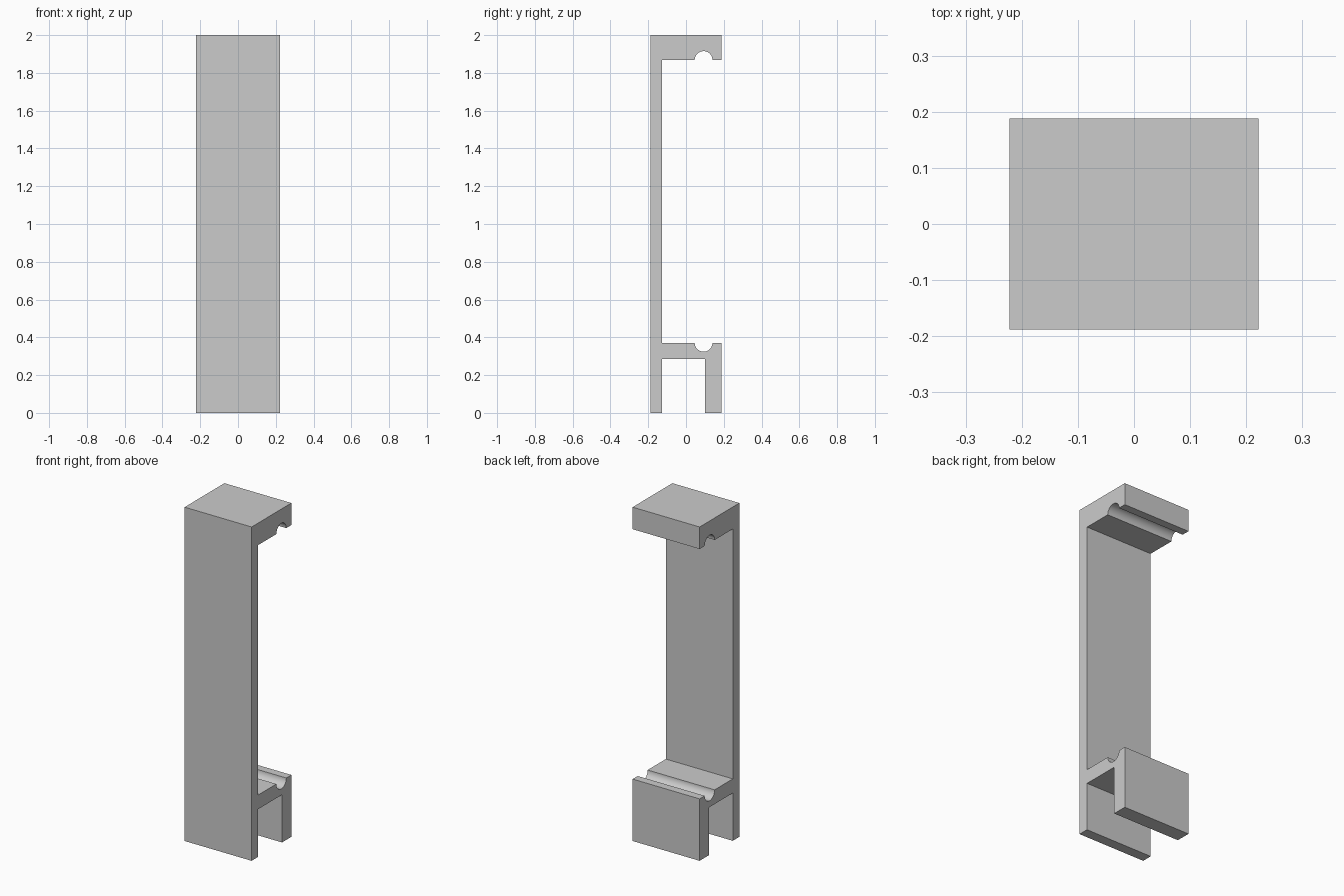
import bpy, bmesh, math

old = bpy.data.objects.get("Cube")
if old:
    bpy.data.objects.remove(old, do_unlink=True)

HALF_WIDTH = 0.222
FRONT, BACK, WALL = -0.188, 0.188, -0.126
GROOVE_Y, GROOVE_R, STEPS = 0.093, 0.047, 24

grey = bpy.data.materials.new("plain grey")
grey.use_nodes = True
colour = (0.6, 0.6, 0.6, 1)
grey.diffuse_color = colour
grey.node_tree.nodes["Principled BSDF"].inputs["Base Color"].default_value = colour


def groove(z, start, end):
    """Half-round channel outline between two angles in degrees."""
    points = []
    for i in range(STEPS + 1):
        a = math.radians(start + (end - start) * i / STEPS)
        points.append((GROOVE_Y + GROOVE_R * math.cos(a), z + GROOVE_R * math.sin(a)))
    return points


# Side profile (y, z): back plate, top jaw, lower shelf and hanging lip
profile = [(FRONT, 0), (WALL, 0), (WALL, 0.286), (0.1, 0.286), (0.1, 0), (BACK, 0), (BACK, 0.371)]
profile += groove(0.371, 0, -180)
profile += [(WALL, 0.371), (WALL, 1.868)]
profile += groove(1.868, 180, 0)
profile += [(BACK, 1.868), (BACK, 2), (FRONT, 2)]

# Extrude the profile across the width
bm = bmesh.new()
face = bm.faces.new([bm.verts.new((-HALF_WIDTH, y, z)) for y, z in profile])
moved = bmesh.ops.extrude_face_region(bm, geom=[face], use_keep_orig=True)["geom"]
bmesh.ops.translate(bm, vec=(2 * HALF_WIDTH, 0, 0),
                    verts=[v for v in moved if isinstance(v, bmesh.types.BMVert)])
bmesh.ops.recalc_face_normals(bm, faces=bm.faces)
mesh = bpy.data.meshes.new("grooved_bracket")
bm.to_mesh(mesh)
bm.free()
mesh.materials.append(grey)

bracket = bpy.data.objects.new("grooved_bracket", mesh)
bpy.context.collection.objects.link(bracket)
bpy.ops.object.select_all(action="DESELECT")
bracket.select_set(True)
bpy.context.view_layer.objects.active = bracket
bpy.ops.object.shade_smooth_by_angle(angle=math.radians(30))
